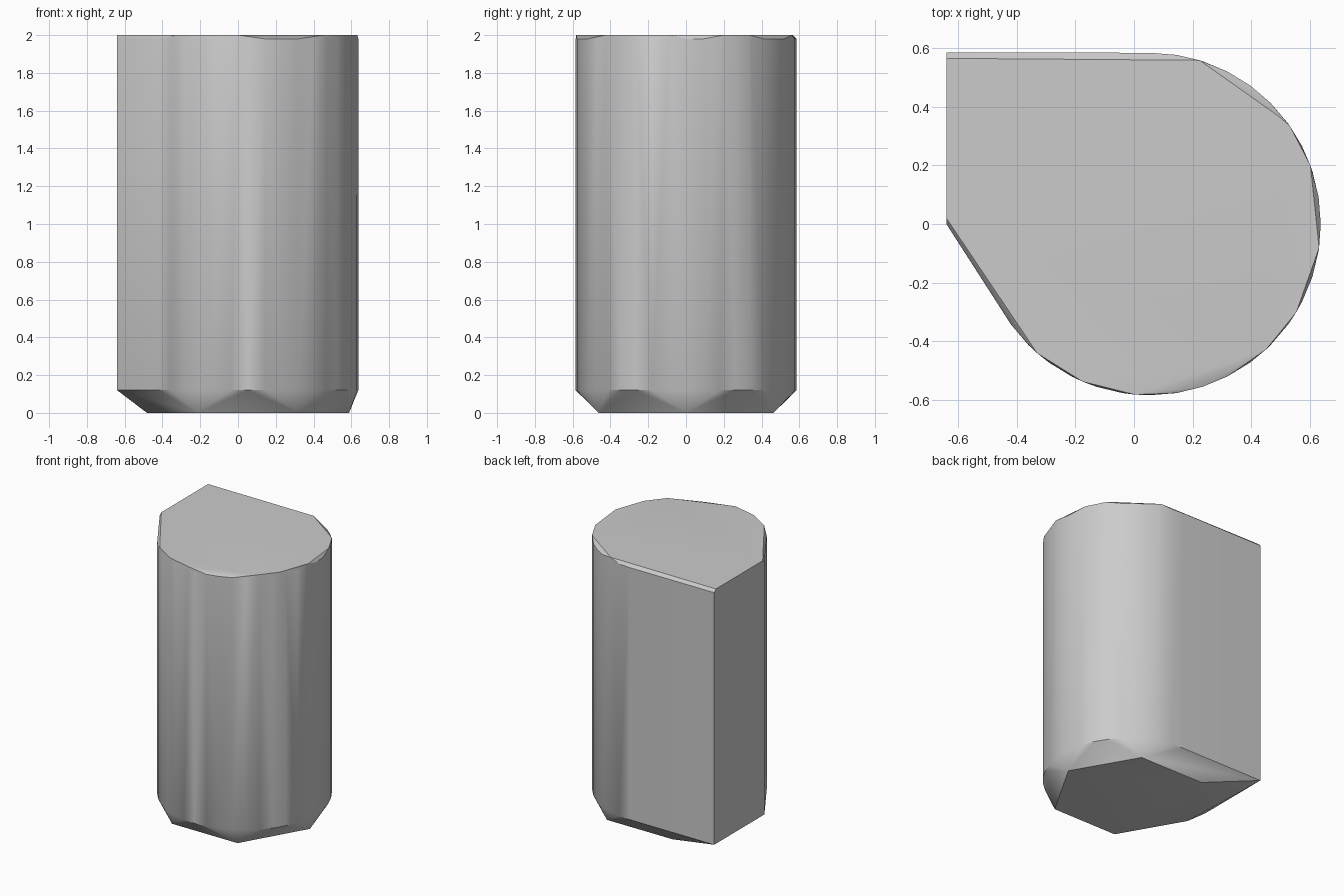
import bpy, bmesh
from math import cos, sin, radians

cube = bpy.data.objects.get("Cube")
if cube:
    bpy.data.objects.remove(cube, do_unlink=True)

CX, RADIUS = 0.053, 0.584


def arc(angles, r=RADIUS):
    return [(CX + r * cos(radians(a)), r * sin(radians(a))) for a in angles]


# Outline of the body: a round front and right, a square corner at the back
outline = [(-0.64, 0.0), (-0.64, 0.585)] + arc(range(-144, 91, 9))

# Slightly irregular top face, leaving thin worn slivers along the rim
top = [(-0.64, 0.02), (-0.64, 0.565)] + arc(
    (73, 35, 20, -8, -31, -47, -95, -113, -131))
top.append((0.49, 0.37))

# Six-sided foot; the corner at the back stays raised
foot = arc(range(-120, 121, 60), 0.535) + [(CX - 0.535, 0)]

layers = [(foot, 0.0), (outline, 0.12), (outline, 1.98), (top, 2.0)]

# The body is the convex hull of these layers
bm = bmesh.new()
for points, z in layers:
    for x, y in points:
        bm.verts.new((x, y, z))
hull = bmesh.ops.convex_hull(bm, input=bm.verts[:])
loose = [v for v in bm.verts if not v.link_faces]
bmesh.ops.delete(bm, geom=loose, context="VERTS")
bmesh.ops.dissolve_limit(bm, angle_limit=radians(0.5),
                         verts=bm.verts[:], edges=bm.edges[:])
bmesh.ops.recalc_face_normals(bm, faces=bm.faces[:])

mesh = bpy.data.meshes.new("chamfered_body")
bm.to_mesh(mesh)
bm.free()
body = bpy.data.objects.new("chamfered_body", mesh)
bpy.context.collection.objects.link(body)

# Plain grey material
grey = bpy.data.materials.new("light_grey")
grey.use_nodes = True
colour = (0.6, 0.6, 0.6, 1)
grey.diffuse_color = colour
grey.node_tree.nodes["Principled BSDF"].inputs["Base Color"].default_value = colour
mesh.materials.append(grey)

# Smooth the round side, keep the foot and rim crisp
bpy.ops.object.select_all(action="DESELECT")
body.select_set(True)
bpy.context.view_layer.objects.active = body
bpy.ops.object.shade_smooth_by_angle(angle=radians(30))
